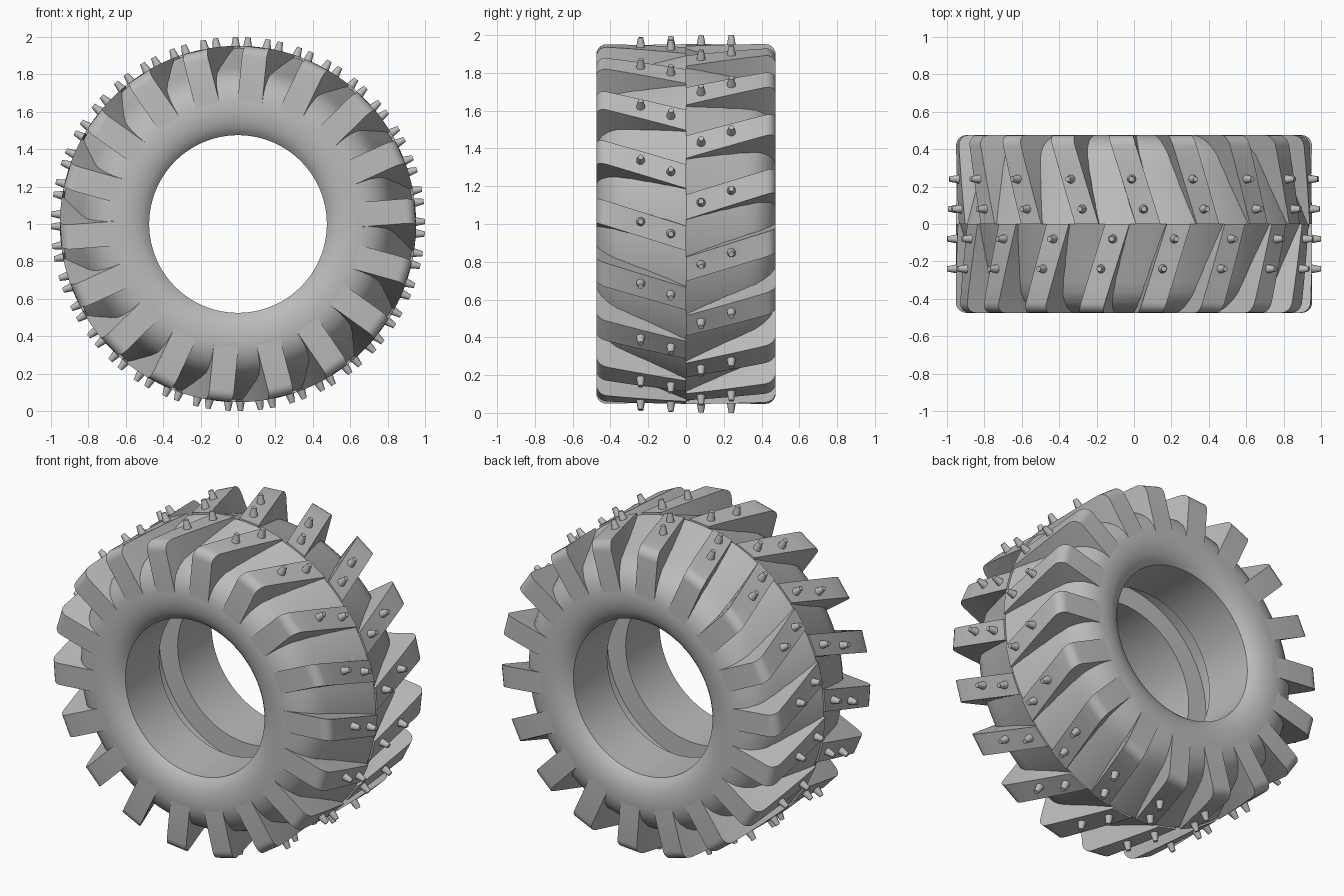
import bpy, bmesh, math
from mathutils import Matrix, Vector

if "Cube" in bpy.data.objects:
    bpy.data.objects.remove(bpy.data.objects["Cube"])

COUNT = 18          # lugs on each half
HALF = 0.475        # half width of the tyre
TOP = 0.95          # lug radius
SEGMENTS = 96

rubber = bpy.data.materials.new("rubber_grey")
rubber.use_nodes = True
colour = (0.5, 0.5, 0.5, 1)
rubber.diffuse_color = colour
rubber.node_tree.nodes["Principled BSDF"].inputs["Base Color"].default_value = colour


def finish(bm, name, angle):
    bmesh.ops.recalc_face_normals(bm, faces=bm.faces)
    mesh = bpy.data.meshes.new(name)
    bm.to_mesh(mesh)
    bm.free()
    mesh.materials.append(rubber)
    obj = bpy.data.objects.new(name, mesh)
    bpy.context.collection.objects.link(obj)
    obj.location.z = 1
    bpy.ops.object.select_all(action='DESELECT')
    obj.select_set(True)
    bpy.context.view_layer.objects.active = obj
    bpy.ops.object.shade_smooth_by_angle(angle=math.radians(angle))
    return obj


def polar(radius, degrees, y, side=0):
    a = math.radians(degrees)
    return Vector((radius * math.cos(a) - side * math.sin(a), y,
                   radius * math.sin(a) + side * math.cos(a)))


# Carcass: half profile (radius, y) mirrored, then revolved round the axle
half = [(0.60, 0.09), (0.475, 0.09), (0.475, 0.42), (0.495, 0.44), (0.52, 0.455),
        (0.555, 0.468), (0.60, HALF), (0.655, HALF), (0.70, 0.466), (0.745, 0.445),
        (0.785, 0.41), (0.815, 0.365), (0.835, 0.31), (0.87, 0.2), (0.905, 0.1), (0.94, 0)]
profile = half + [(r, -y) for r, y in reversed(half[:-1])]
bm = bmesh.new()
rings = []
for i in range(SEGMENTS):
    rings.append([bm.verts.new(polar(r, 360 * i / SEGMENTS, y)) for r, y in profile])
for i in range(SEGMENTS):
    a, b = rings[i - 1], rings[i]
    for j in range(len(profile)):
        bm.faces.new((a[j - 1], a[j], b[j], b[j - 1]))
finish(bm, "tyre_carcass", 35)

# Lugs: slanted bars with rounded shoulders running from the centre to the sidewall
bevel = 0.055
slices = [(y, TOP) for y in (0, 0.11, 0.22, 0.33)]
for k in range(6):
    a = math.radians(18 * k)
    slices.append((HALF - bevel + bevel * math.sin(a), TOP - bevel + bevel * math.cos(a)))


def add_lug(bm, side, turn):
    loops = []
    for y, top in slices:
        angle = turn - 4.6 + 19 * y
        loops.append([bm.verts.new(polar(r, angle, side * y, s)) for r, s in
                      ((0.645, -0.066), (top, -0.066), (top, 0.066), (0.645, 0.066))])
    for a, b in zip(loops, loops[1:]):
        for j in range(4):
            bm.faces.new((a[j - 1], a[j], b[j], b[j - 1]))
    bm.faces.new(loops[0])
    bm.faces.new(loops[-1])


# Studs: two tapered pins on every lug
def add_studs(bm, side, turn):
    for y in (0.08, 0.24):
        angle = turn - 5 + 24 * y
        spot = polar(0.968, angle, side * y)
        aim = polar(1, angle, 0).to_track_quat('Z', 'Y').to_matrix().to_4x4()
        bmesh.ops.create_cone(bm, cap_ends=True, segments=12, radius1=0.026,
                              radius2=0.014, depth=0.064,
                              matrix=Matrix.Translation(spot) @ aim)


for side, label, offset in ((-1, "front", 0), (1, "back", 10)):
    for name, build, angle in (("lugs", add_lug, 30), ("studs", add_studs, 40)):
        bm = bmesh.new()
        for i in range(COUNT):
            build(bm, side, offset + 360 * i / COUNT)
        finish(bm, label + "_" + name, angle)
